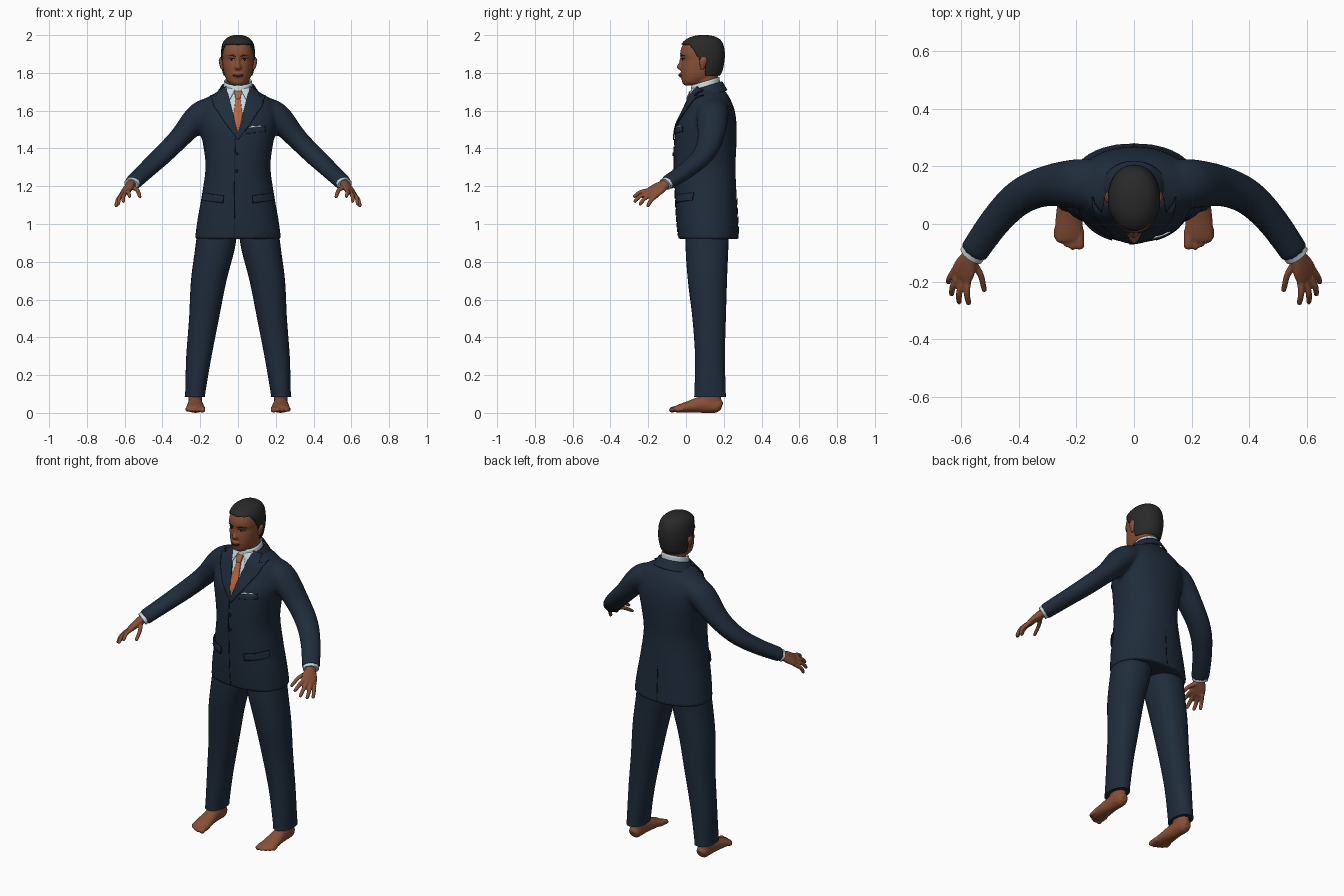
import bpy, bmesh, math
from mathutils import Vector
from mathutils.bvhtree import BVHTree

cube = bpy.data.objects.get("Cube")
if cube:
    bpy.data.objects.remove(cube)


def material(name, rgb):
    m = bpy.data.materials.new(name)
    m.use_nodes = True
    m.diffuse_color = (*rgb, 1)
    m.node_tree.nodes["Principled BSDF"].inputs["Base Color"].default_value = (*rgb, 1)
    return m


SUIT = material("navy wool", (.014, .025, .044))
DARK = material("dark trim", (.005, .008, .014))
SKIN = material("brown skin", (.25, .08, .037))
LIPS = material("lip brown", (.14, .04, .025))
HAIR = material("black hair", (.022, .022, .022))
SHIRT = material("pale blue cotton", (.58, .69, .75))
TIE = material("orange silk", (.46, .14, .05))


def spline(rows, steps):
    """Catmull-Rom through rows of numbers."""
    out = []
    for i in range(len(rows) - 1):
        p = [rows[max(0, min(len(rows) - 1, i + k))] for k in (-1, 0, 1, 2)]
        for j in range(steps):
            t = j / steps
            out.append([.5 * (2 * b + (c - a) * t + (2 * a - 5 * b + 4 * c - d) * t * t
                              + (3 * b - a - 3 * c + d) * t ** 3) for a, b, c, d in zip(*p)])
    return out + [list(rows[-1])]


def loft(bm, rows, up=None, power=2, s=1, n=32, steps=6):
    """Rings (x, y, z, radius, radius); level, or square to the path if up is given."""
    rows = spline(rows, steps)
    rings = []
    for i, r in enumerate(rows):
        u, v = Vector((1, 0, 0)), Vector((0, 1, 0))
        if up:
            t = Vector(rows[min(i + 1, len(rows) - 1)][:3]) - Vector(rows[max(i - 1, 0)][:3])
            u = t.cross(Vector(up)).normalized()
            v = u.cross(t).normalized()
        ring = []
        for k in range(n):
            a = 2 * math.pi * k / n
            c, d = math.cos(a), math.sin(a)
            co = (Vector(r[:3]) + u * math.copysign(abs(c) ** (2 / power), c) * max(r[3], .001)
                  + v * math.copysign(abs(d) ** (2 / power), d) * max(r[4], .001))
            ring.append(bm.verts.new((co.x * s, co.y, co.z)))
        rings.append(ring)
    for a, b in zip(rings, rings[1:]):
        for k in range(n):
            bm.faces.new((a[k], a[(k + 1) % n], b[(k + 1) % n], b[k]))
    bm.faces.new(rings[0])
    bm.faces.new(rings[-1])


def level(rows):
    """Rows (x, z, half width, front y, back y) to level rings."""
    return [(x, (f + b) / 2, z, h, (b - f) / 2) for x, z, h, f, b in rows]


def finish(bm, name, mats, mirror=False, voxel=0, thick=0, recalc=True):
    if recalc:
        bmesh.ops.recalc_face_normals(bm, faces=bm.faces)
    me = bpy.data.meshes.new(name)
    bm.to_mesh(me)
    bm.free()
    ob = bpy.data.objects.new(name, me)
    bpy.context.collection.objects.link(ob)
    for m in mats:
        me.materials.append(m)
    bpy.ops.object.select_all(action='DESELECT')
    ob.select_set(True)
    bpy.context.view_layer.objects.active = ob
    bpy.ops.object.shade_smooth_by_angle(angle=math.radians(45))
    if voxel:
        r = ob.modifiers.new("blend", 'REMESH')
        r.mode, r.voxel_size, r.use_smooth_shade = 'VOXEL', voxel, True
        sm = ob.modifiers.new("soften", 'SMOOTH')
        sm.factor, sm.iterations = .5, 3
    if thick:
        so = ob.modifiers.new("thickness", 'SOLIDIFY')
        so.thickness, so.offset = thick, 1
        so.material_offset_rim = len(mats) - 1
    if mirror:
        ob.modifiers.new("pair", 'MIRROR')
    return ob


def evaluated(ob):
    bpy.context.view_layer.update()
    dg = bpy.context.evaluated_depsgraph_get()
    bm = bmesh.new()
    bm.from_mesh(ob.evaluated_get(dg).to_mesh())
    return bm


def plate(name, poly, tree, mats, thick=.005, lift=.001, mirror=False, cell=.015, side=-1):
    """Flat outline in x and z, laid onto a surface from the front or the back."""
    bm = bmesh.new()
    bm.faces.new([bm.verts.new((x, 0, z)) for x, z in poly])
    bmesh.ops.triangulate(bm, faces=bm.faces)
    for axis in (0, 2):
        vals = [p[axis // 2] for p in poly]
        c = math.floor(min(vals) / cell) * cell + cell
        while c < max(vals):
            co, no = Vector(), Vector()
            co[axis], no[axis] = c, 1
            bmesh.ops.bisect_plane(bm, geom=bm.verts[:] + bm.edges[:] + bm.faces[:],
                                   plane_co=co, plane_no=no, dist=1e-5)
            c += cell
    for v in bm.verts:
        hit = tree.ray_cast(Vector((v.co.x, side, v.co.z)), Vector((0, -side, 0)))[0]
        if hit is None:
            hit = tree.find_nearest(v.co)[0]
        v.co = hit + Vector((0, side * lift, 0))
    bmesh.ops.recalc_face_normals(bm, faces=bm.faces)
    if sum(f.normal.y * f.calc_area() for f in bm.faces) * side < 0:
        bmesh.ops.reverse_faces(bm, faces=bm.faces)
    return finish(bm, name, mats, mirror, thick=thick, recalc=False)


def oval(x, z, w, h, n=12):
    return [(x + w * math.cos(2 * math.pi * k / n), z + h * math.sin(2 * math.pi * k / n)) for k in range(n)]


# Jacket: body and sleeves blended together
Z = (0, 0, 1)
bm = bmesh.new()
loft(bm, level([(0, .92, .228, -.04, .28), (0, 1.02, .215, -.05, .275), (0, 1.15, .192, -.058, .268),
                (0, 1.3, .172, -.064, .262), (0, 1.42, .185, -.062, .267), (0, 1.52, .205, -.05, .268),
                (0, 1.6, .205, -.012, .258), (0, 1.66, .175, .015, .235), (0, 1.70, .11, .032, .21),
                (0, 1.73, .075, .048, .185)]), power=2.25, n=48)
for s in (1, -1):
    loft(bm, [(.10, .14, 1.625, .08, .055), (.2, .14, 1.575, .085, .072), (.31, .13, 1.455, .07, .056),
              (.4, .09, 1.365, .062, .05), (.48, .01, 1.29, .055, .044), (.558, -.1, 1.217, .05, .039)], up=Z, s=s)
jacket = finish(bm, "jacket", [SUIT], voxel=.011)
body = BVHTree.FromBMesh(evaluated(jacket))

# Shirt front, tie and lapels
plate("shirt_front", [(-.075, 1.715), (.075, 1.715), (.004, 1.475), (-.004, 1.475)], body, [SHIRT], .003)
plate("tie_blade", [(-.012, 1.67), (.012, 1.67), (.028, 1.54), (.0, 1.48), (-.028, 1.54)], body, [TIE], .006, .004)
plate("tie_knot", [(-.02, 1.70), (.02, 1.70), (.013, 1.66), (-.013, 1.66)], body, [TIE], .009, .006)
plate("shirt_collar_wing", [(.012, 1.712), (.068, 1.72), (.05, 1.645)], body, [SHIRT], .006, .004, True)
plate("lapel", [(.06, 1.725), (.1, 1.705), (.112, 1.672), (.142, 1.68), (.125, 1.62), (.065, 1.53),
                (.0, 1.445), (.0, 1.475)], body, [SUIT, DARK], .007, .003, True)

# Front edge, buttons, pockets and back vent
plate("front_edge", [(-.022, .925), (-.018, .925), (-.014, 1.45), (-.018, 1.45)], body, [DARK], .002)
for z in (1.37, 1.28):
    plate("jacket_button", oval(-.008, z, .009, .009), body, [DARK], .006)
plate("hip_pocket_flap", [(.075, 1.15), (.18, 1.165), (.182, 1.125), (.078, 1.11)], body, [SUIT, DARK], .008, mirror=True)
plate("chest_pocket", [(.04, 1.505), (.142, 1.515), (.144, 1.488), (.042, 1.478)], body, [SUIT, DARK], .006)
plate("pocket_square", [(.055, 1.507), (.125, 1.514), (.115, 1.522), (.095, 1.516), (.075, 1.52)], body, [SHIRT], .005)
plate("back_vent", [(-.002, .93), (.002, .93), (.002, 1.14), (-.002, 1.14)], body, [DARK], .002, side=1)

# Standing collars, higher at the back
for name, mat, rows, cut in (
        ("shirt_collar", SHIRT, [(0, 1.66, .08, .02, .18), (0, 1.755, .069, .034, .172)], -1),
        ("jacket_collar", SUIT, [(0, 1.67, .115, .01, .215), (0, 1.725, .084, .03, .188)], .06)):
    bm = bmesh.new()
    loft(bm, level(rows), n=48)
    drop = [f for f in bm.faces if len(f.verts) > 4 or f.calc_center_median().y < cut]
    bmesh.ops.delete(bm, geom=drop, context='FACES')
    for v in bm.verts:
        v.co.z += .32 * (v.co.y - .1)
    finish(bm, name, [mat], thick=.005)

# Trouser legs
bm = bmesh.new()
loft(bm, level([(.228, .085, .054, .043, .212), (.225, .12, .054, .045, .21), (.207, .3, .067, .048, .206),
                (.18, .5, .079, .034, .211), (.155, .7, .094, .01, .217), (.122, .87, .105, -.002, .224),
                (.105, 1.0, .105, .0, .23)]), power=2.2)
finish(bm, "trouser_leg", [SUIT], mirror=True)

# Feet
bm = bmesh.new()
loft(bm, level([(.226, .02, .034, .09, .188), (.226, .07, .036, .075, .187), (.226, .16, .036, .08, .18)]))
loft(bm, [(.226, .188, .03, .02, .022), (.226, .165, .038, .034, .038), (.226, .09, .044, .038, .044),
          (.226, .02, .033, .046, .032), (.225, -.04, .022, .05, .021), (.224, -.06, .018, .044, .014)], up=Z)
for x, tip, r in ((.189, -.088, .016), (.213, -.09, .0115), (.233, -.08, .011), (.252, -.068, .0105), (.269, -.052, .01)):
    loft(bm, [(x, -.02, .022, r, r), (x, tip + .03, .02, r, r), (x, tip + .008, .015, r, r * .9),
              (x, tip, .013, r * .4, r * .4)], up=Z, n=12)
for v in bm.verts:
    v.co.z = max(v.co.z, 0)
finish(bm, "foot", [SKIN], mirror=True, voxel=.005)

# Shirt cuffs and hands
bm = bmesh.new()
loft(bm, [(.545, -.082, 1.229, .044, .033), (.565, -.11, 1.21, .044, .033)], up=Z)
finish(bm, "shirt_cuff", [SHIRT], mirror=True)
bm = bmesh.new()
TILT = (.35, .35, 1)
loft(bm, [(.54, -.07, 1.235, .027, .024), (.565, -.11, 1.21, .03, .024), (.583, -.145, 1.188, .043, .021),
          (.597, -.175, 1.169, .046, .016), (.603, -.188, 1.16, .038, .011)], up=TILT)
fingers = [((.576, -.18, 1.18), (.58, -.238, 1.17), (.573, -.28, 1.142)),
           ((.59, -.175, 1.172), (.606, -.238, 1.15), (.607, -.276, 1.115)),
           ((.605, -.168, 1.163), (.628, -.215, 1.138), (.634, -.248, 1.1)),
           ((.617, -.155, 1.153), (.638, -.185, 1.125), (.646, -.205, 1.09)),
           ((.565, -.125, 1.198), (.533, -.175, 1.178), (.518, -.235, 1.14))]
for path in fingers:
    a, b, c = map(Vector, path)
    end = b.lerp(c, .85)
    loft(bm, [(*a, .014, .013), (*b, .0115, .011), (*end, .0095, .009), (*c, .004, .004)], up=TILT, n=12)
finish(bm, "hand", [SKIN], mirror=True, voxel=.0045)

# Neck and head
bm = bmesh.new()
loft(bm, level([(0, 1.66, .064, .045, .17), (0, 1.73, .061, .045, .168), (0, 1.80, .062, .05, .172)]))
loft(bm, level([(0, 1.732, .02, .0, .04), (0, 1.743, .044, -.017, .09), (0, 1.77, .064, -.024, .145),
                (0, 1.80, .075, -.027, .18), (0, 1.84, .081, -.026, .192), (0, 1.872, .083, -.022, .197),
                (0, 1.895, .083, -.031, .198), (0, 1.925, .081, -.027, .196), (0, 1.955, .074, -.013, .187),
                (0, 1.977, .057, .014, .168), (0, 1.989, .033, .05, .135), (0, 1.994, .005, .09, .1)]),
     power=2.15, n=48)
loft(bm, level([(0, 1.89, .01, -.03, .01), (0, 1.855, .012, -.038, .01), (0, 1.83, .02, -.05, .01),
                (0, 1.816, .016, -.038, .01)]), n=16)
loft(bm, level([(0, 1.80, .02, -.03, .01), (0, 1.793, .028, -.038, .01), (0, 1.782, .024, -.036, .01),
                (0, 1.774, .015, -.028, .01)]), n=20)
head = finish(bm, "head", [SKIN], voxel=.0055)
shape = evaluated(head)
face = BVHTree.FromBMesh(shape)

# Ears
bm = bmesh.new()
loft(bm, level([(.082, 1.818, .006, .078, .092), (.086, 1.835, .010, .074, .102), (.09, 1.865, .012, .072, .112),
                (.088, 1.883, .006, .08, .106)]), n=16)
finish(bm, "ear", [SKIN], mirror=True)


# Hair: the scalp above the hairline, thickened
def hairline(y):
    if y < .025:
        return 1.948
    if y < .07:
        return 1.948 - (y - .025) * 1.6
    return 1.865 if y < .1 else 1.79


bmesh.ops.delete(shape, geom=[f for f in shape.faces
                              if f.calc_center_median().z < hairline(f.calc_center_median().y)], context='FACES')
finish(shape, "hair", [HAIR], thick=.008, recalc=False)

# Eyes, brows and mouth
plate("eye_white", oval(.034, 1.872, .014, .005), face, [SHIRT], .001, .001, True, .006)
plate("iris", oval(.034, 1.872, .007, .0055), face, [DARK], .001, .0025, True, .006)
plate("upper_lid", [(.017, 1.874), (.034, 1.88), (.052, 1.874), (.034, 1.876)], face, [DARK], .002, .002, True, .006)
plate("eyebrow", [(.013, 1.888), (.03, 1.898), (.058, 1.89), (.03, 1.89)], face, [HAIR], .003, .001, True, .006)
plate("mouth", oval(0, 1.788, .027, .008), face, [LIPS], .002, .001, False, .006)
plate("mouth_line", [(-.026, 1.787), (.026, 1.787), (.026, 1.789), (-.026, 1.789)], face, [DARK], .001, .0035, False, .006)
